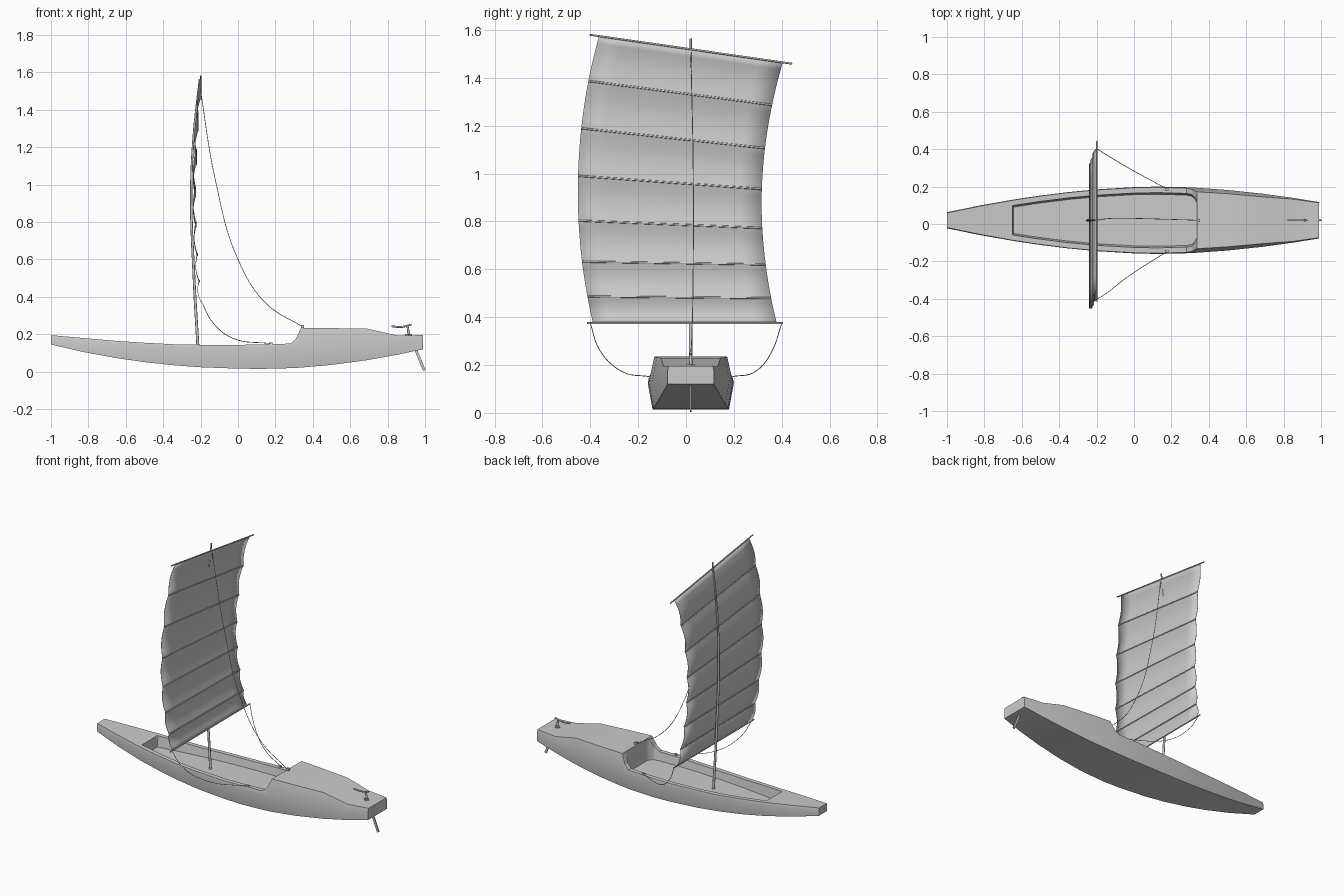
import bpy, bmesh, math
from mathutils import Vector

if "Cube" in bpy.data.objects:
    bpy.data.objects.remove(bpy.data.objects["Cube"])

CY = 0.02      # boat centreline
FLOOR = 0.095  # cockpit floor height


def smooth(ob, angle):
    bpy.context.view_layer.objects.active = ob
    ob.select_set(True)
    bpy.ops.object.shade_smooth_by_angle(angle=math.radians(angle))
    ob.select_set(False)


def loft(name, rows, closed, angle):
    """Skin between rows of points; closed rows are rings with end caps."""
    bm = bmesh.new()
    rows = [[bm.verts.new(p) for p in row] for row in rows]
    n = len(rows[0])
    for a, b in zip(rows, rows[1:]):
        for i in range(n if closed else n - 1):
            j = (i + 1) % n
            bm.faces.new((a[i], a[j], b[j], b[i]))
    if closed:
        bm.faces.new(rows[0])
        bm.faces.new(rows[-1])
    bmesh.ops.recalc_face_normals(bm, faces=bm.faces)
    me = bpy.data.meshes.new(name)
    bm.to_mesh(me)
    bm.free()
    ob = bpy.data.objects.new(name, me)
    bpy.context.collection.objects.link(ob)
    smooth(ob, angle)
    return ob


def tube(name, pts, r, tip=1.0):
    """Round bar or rope curving through the points, tapering to tip * r."""
    cu = bpy.data.curves.new(name, 'CURVE')
    cu.dimensions = '3D'
    cu.bevel_depth = r
    cu.bevel_resolution = 2
    cu.use_fill_caps = True
    cu.resolution_u = 8
    sp = cu.splines.new('BEZIER')
    sp.bezier_points.add(len(pts) - 1)
    for i, (bp, p) in enumerate(zip(sp.bezier_points, pts)):
        bp.co = p
        bp.radius = 1 + (tip - 1) * i / (len(pts) - 1)
        bp.handle_left_type = bp.handle_right_type = 'AUTO'
    ob = bpy.data.objects.new(name, cu)
    bpy.context.collection.objects.link(ob)
    bpy.context.view_layer.objects.active = ob
    ob.select_set(True)
    bpy.ops.object.convert(target='MESH')
    bpy.context.object.select_set(False)


def box(name, loc, size, tilt=0):
    bpy.ops.mesh.primitive_cube_add(size=1, location=loc, rotation=(0, tilt, 0))
    ob = bpy.context.object
    ob.name = name
    ob.scale = size
    ob.select_set(False)


# Sheer line: deck edge height along the boat
SHEER = [(-1, .195), (-.6, .16), (-.3, .144), (0, .143), (.28, .15),
         (.31, .175), (.337, .235), (.69, .23), (.85, .194), (.99, .195)]


def sheer(x):
    for (xa, za), (xb, zb) in zip(SHEER, SHEER[1:]):
        if x <= xb:
            return za + (zb - za) * (x - xa) / (xb - xa)


def section(x, is_open):
    """Hull cross-section: flat bottom, flared side, deck edge, cockpit well."""
    fore = x < .13
    t = min(1, (.13 - x) / 1.13 if fore else (x - .13) / .86)
    zt = sheer(x)
    bottom = .015 + (.13 * t ** 2.2 if fore else .105 * t ** 1.9)
    zm = .125 + .05 * t * t
    beam = .18 - (.137 if fore else .083) * t ** 1.8
    deck = beam - .2 * (zt - zm)
    r = .03  # rounded after corners of the cockpit
    d = min(r, max(0, x - .305))
    well = max(.01, deck - .028 - r + math.sqrt(r * r - d * d))
    half = [(beam - .02 * (1 - t * t), bottom), (beam, zm), (deck, zt), (well, zt),
            (well - .009, FLOOR if is_open else zt)]
    return [(x, CY + h, z) for h, z in half + [(-h, z) for h, z in reversed(half)]]


# Hull with open cockpit
well_x = [-.645, -.5, -.35, -.2, 0, .13, .28, .31, .325, .333]
xs = [-1, -.82, -.65] + well_x + [.337, .5, .69, .85, .99]
loft("hull", [section(x, x in well_x) for x in xs], True, 25)

# Mast, slightly bowed forward
tube("mast", [(-.212, CY, FLOOR), (-.235, CY, .5), (-.25, CY, .93),
              (-.238, CY, 1.25), (-.205, CY, 1.565)], .008, .6)

# Sail: batten heights and tilts; edges and belly follow parabolas
heights = [.375, .483, .626, .788, .963, 1.148, 1.337, 1.52]
tilts = [0, .007, .012, .031, .055, .083, .1, .11]
LAST, STEPS, COLS = len(heights) - 1, 6, 8


def batten(k):
    """Both ends of the batten at (fractional) row k."""
    i = min(int(k), LAST - 1)
    f = k - i
    z = heights[i] + (heights[i + 1] - heights[i]) * f
    tilt = tilts[i] + (tilts[i + 1] - tilts[i]) * f
    y = -.068 + .23 * (z - .9) ** 2
    x = -.228 + .09 * (z - .95) ** 2
    return Vector((x, y - .384, z + tilt / 2)), Vector((x, y + .384, z - tilt / 2))


rows = []
for s in range(LAST * STEPS + 1):
    a, b = batten(s / STEPS)
    belly = Vector((-.012 * abs(math.sin(math.pi * s / STEPS)), 0, 0))
    rows.append([a.lerp(b, c / COLS) + belly for c in range(COLS + 1)])
sail = loft("sail", rows, False, 20)
sol = sail.modifiers.new("thickness", 'SOLIDIFY')
sol.thickness = .002
sol.offset = 0

# Boom, battens and yard
for k in range(LAST + 1):
    a, b = batten(k)
    extra = (b - a).normalized() * {0: .026, LAST: .04}.get(k, 0)
    name = {0: "boom", LAST: "yard"}.get(k, f"batten_{k}")
    tube(name, [a - extra, b + extra], .004)

# Ropes: backstay, and a sheet with cleat on each side
tube("backstay", [(-.203, CY, 1.52), (-.12, CY + .01, 1.02), (0, CY + .01, .6),
                  (.15, CY + .006, .365), (.345, CY, .24)], .0018)
for side, s in (("left", -1), ("right", 1)):
    tube("sheet_" + side, [(-.195, s * .4, .375), (-.14, s * .365, .27),
                           (-.03, CY / 2 + s * .29, .18),
                           (.175, CY + s * .168, .15)], .0018)
    box("cleat_" + side, (.175, CY + s * .166, .15), (.018, .012, .014))
box("stay_cleat", (.346, CY, .241), (.016, .016, .018))

# Steering gear on the stern
tube("tiller_post", [(.914, CY, .19), (.906, CY, .25)], .007, .8)
tube("tiller_arm", [(.82, CY, .243), (.87, CY, .239), (.928, CY, .252)], .005)
bpy.ops.mesh.primitive_cylinder_add(vertices=4, radius=.018, depth=.008, location=(.912, CY, .198))
bpy.context.object.name = "tiller_base"
box("rudder_blade", (.972, CY, .065), (.014, .008, .125), -.39)
